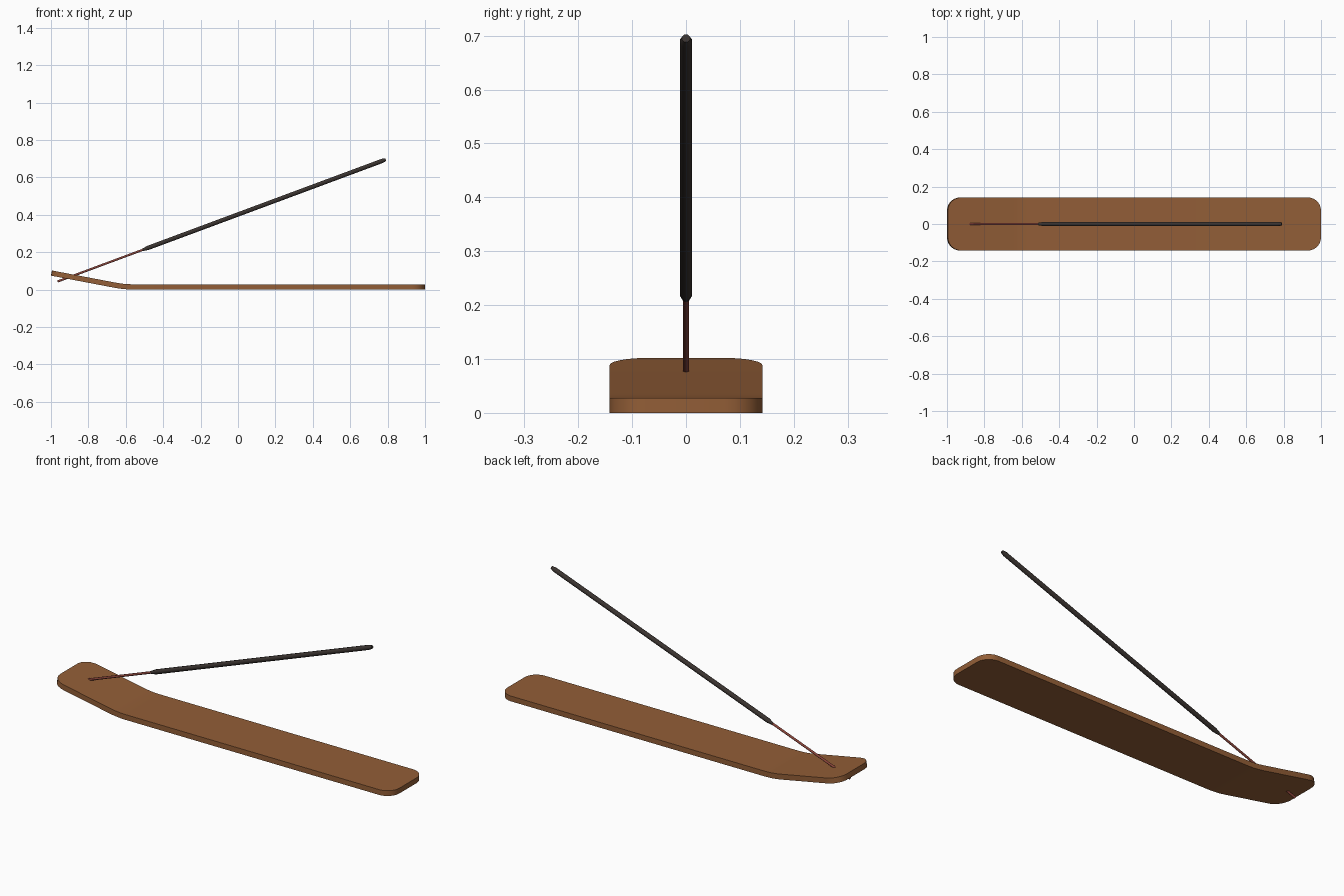
import bpy, bmesh, math
from mathutils import Vector

if "Cube" in bpy.data.objects:
    bpy.data.objects.remove(bpy.data.objects["Cube"])

def material(name, col):
    m = bpy.data.materials.new(name)
    m.diffuse_color = (*col, 1)
    m.use_nodes = True
    m.node_tree.nodes["Principled BSDF"].inputs["Base Color"].default_value = m.diffuse_color
    return m

def finish(name, bm, mat, angle=30):
    bmesh.ops.recalc_face_normals(bm, faces=bm.faces[:])
    me = bpy.data.meshes.new(name)
    bm.to_mesh(me)
    bm.free()
    me.materials.append(mat)
    ob = bpy.data.objects.new(name, me)
    bpy.context.collection.objects.link(ob)
    bpy.ops.object.select_all(action='DESELECT')
    ob.select_set(True)
    bpy.context.view_layer.objects.active = ob
    bpy.ops.object.shade_smooth_by_angle(angle=math.radians(angle))
    return ob

wood = material("brown wood", (0.29, 0.112, 0.038))
red = material("red bamboo", (0.24, 0.055, 0.04))
dark = material("charcoal incense", (0.042, 0.033, 0.029))

# Tray: a plank with rounded corners, bent up at the left end
HALF, R, THICK = 0.142, 0.07, 0.028
SLOPE = math.radians(10.8)
BEND0, BEND1 = -0.66, -0.56

def bend(x):
    """Bottom height and tilt of the plank at x."""
    t = math.tan(SLOPE)
    if x >= BEND1:
        return 0.0, 0.0
    w = BEND1 - BEND0
    if x >= BEND0:
        d = BEND1 - x
        return t * d * d / (2 * w), math.atan(t * d / w)
    return t * w / 2 + t * (BEND0 - x), SLOPE

arc = [(R * (1 - math.cos(a)), HALF - R + R * math.sin(a))
       for a in (math.radians(15 * i) for i in range(7))]
stations = [(-1 + d, h) for d, h in arc]
stations += [(BEND0 + (BEND1 - BEND0) * i / 4, HALF) for i in range(5)]
stations += [(1 - d, h) for d, h in reversed(arc)]

bm = bmesh.new()
rings = []
for x, h in stations:
    z, a = bend(x)
    tx, tz = x + THICK * math.sin(a), z + THICK * math.cos(a)
    rings.append([bm.verts.new(p) for p in
                  ((x, -h, z), (x, h, z), (tx, h, tz), (tx, -h, tz))])
for p, q in zip(rings, rings[1:]):
    for i in range(4):
        j = (i + 1) % 4
        bm.faces.new((p[i], p[j], q[j], q[i]))
bm.faces.new(rings[0])
bm.faces.new(rings[-1])
finish("tray", bm, wood)

# Sticks: round rods along one sloping line, given as (distance, radius) rings
BASE = Vector((-0.965, 0, 0.043))
AXIS = (Vector((0.79, 0, 0.695)) - BASE).normalized()
UP = Vector((-AXIS.z, 0, AXIS.x))
SIDE = Vector((0, 1, 0))

def rod(name, profile, mat, sides=8):
    bm = bmesh.new()
    loops = []
    for d, r in profile:
        loops.append([bm.verts.new(BASE + AXIS * d + r *
                     (UP * math.sin(t) + SIDE * math.cos(t)))
                     for t in (2 * math.pi * (i + 0.5) / sides for i in range(sides))])
    for p, q in zip(loops, loops[1:]):
        for i in range(sides):
            j = (i + 1) % sides
            bm.faces.new((p[i], p[j], q[j], q[i]))
    bm.faces.new(loops[0])
    bm.faces.new(loops[-1])
    return finish(name, bm, mat, 50)

total = (Vector((0.79, 0, 0.695)) - BASE).length
rod("bamboo_core", [(0, 0.0062), (0.55, 0.0062)], red)
rod("incense_coating", [(0.485, 0.007), (0.515, 0.0125),
                        (total - 0.02, 0.0125), (total, 0.008)], dark)
